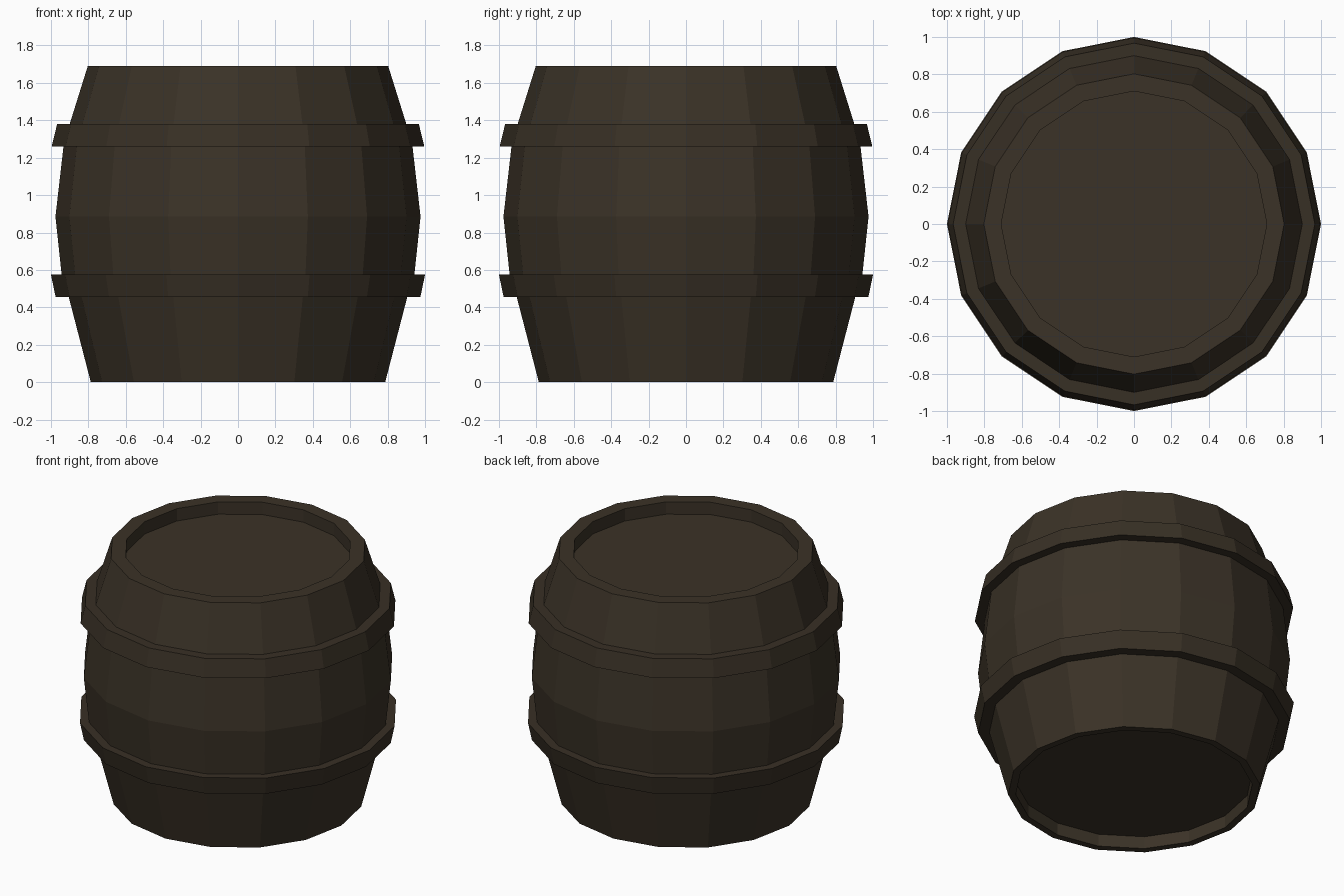
import bpy, bmesh, math

if "Cube" in bpy.data.objects:
    bpy.data.objects.remove(bpy.data.objects["Cube"])

SIDES = 16


def material(name, rgb):
    m = bpy.data.materials.new(name)
    m.diffuse_color = (*rgb, 1)
    m.use_nodes = True
    m.node_tree.nodes["Principled BSDF"].inputs["Base Color"].default_value = m.diffuse_color
    return m


def lathe(name, profile, mat, closed=False):
    """Revolve (radius, z) points around z; open profiles get end discs."""
    bm = bmesh.new()
    rings = []
    for r, z in profile:
        rings.append([bm.verts.new((r * math.cos(2 * math.pi * i / SIDES),
                                    r * math.sin(2 * math.pi * i / SIDES), z))
                      for i in range(SIDES)])
    pairs = list(zip(rings, rings[1:]))
    if closed:
        pairs.append((rings[-1], rings[0]))
    else:
        bm.faces.new(rings[0])
        bm.faces.new(rings[-1])
    for a, b in pairs:
        for i in range(SIDES):
            j = (i + 1) % SIDES
            bm.faces.new((a[i], a[j], b[j], b[i]))
    bmesh.ops.recalc_face_normals(bm, faces=bm.faces[:])
    mesh = bpy.data.meshes.new(name)
    bm.to_mesh(mesh)
    bm.free()
    mesh.materials.append(mat)
    ob = bpy.data.objects.new(name, mesh)
    bpy.context.collection.objects.link(ob)
    return ob


wood = material("dark wood", (0.043, 0.032, 0.020))
band = material("dark band", (0.039, 0.029, 0.018))

# Barrel body with recessed lid and base
lathe("barrel_body", [
    (0.74, 0.085), (0.74, 0.0), (0.787, 0.0),
    (0.905, 0.455), (0.943, 0.575), (0.976, 0.885),
    (0.933, 1.26), (0.90, 1.38), (0.803, 1.69),
    (0.71, 1.69), (0.71, 1.605)], wood)

# Two hoops, each flaring towards the middle of the barrel
lathe("lower_hoop", [(0.88, 0.455), (0.975, 0.455),
                     (1.0, 0.575), (0.92, 0.575)], band, closed=True)
lathe("upper_hoop", [(0.91, 1.26), (0.996, 1.26),
                     (0.967, 1.38), (0.88, 1.38)], band, closed=True)
